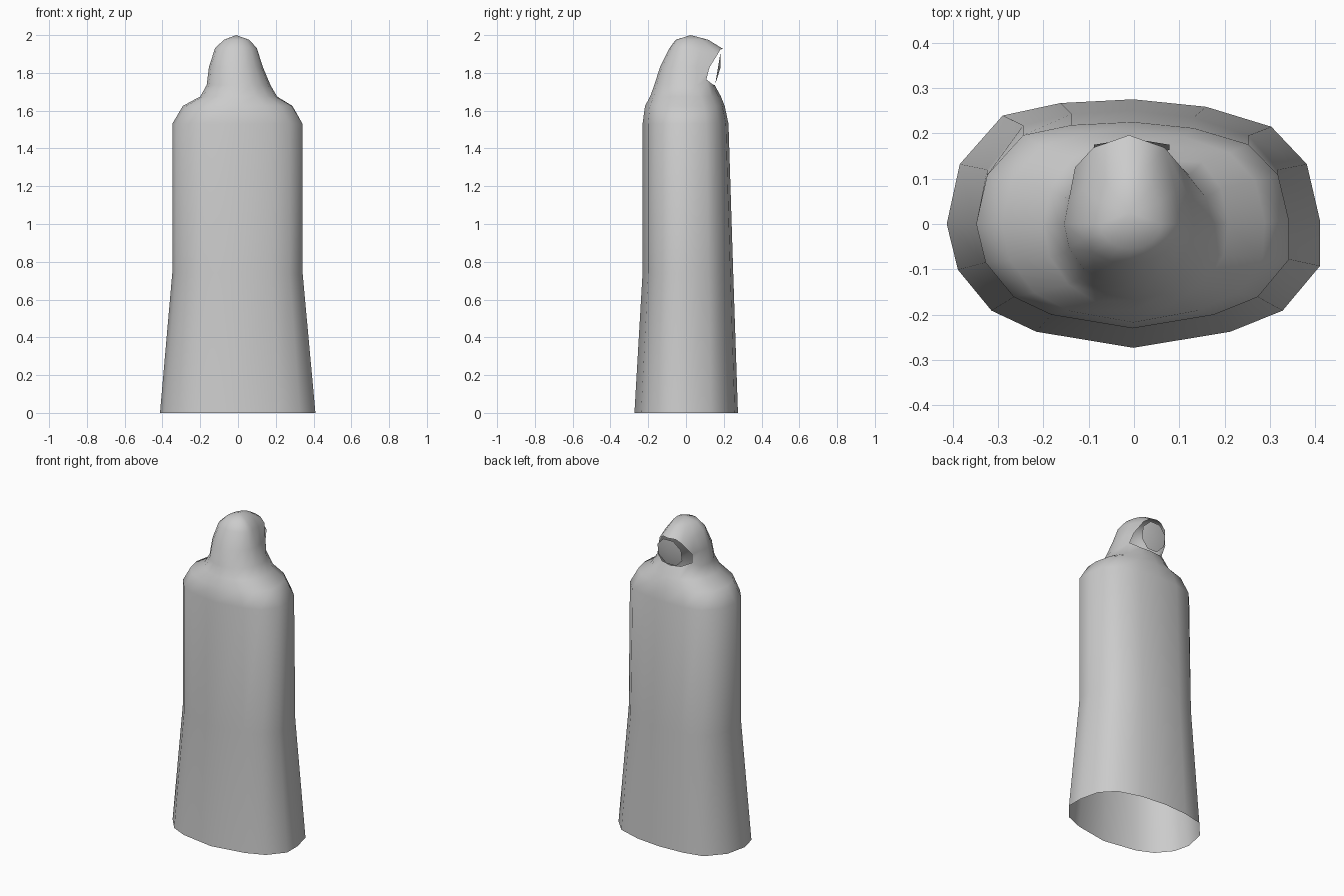
import bpy, bmesh, math

if "Cube" in bpy.data.objects:
    bpy.data.objects.remove(bpy.data.objects["Cube"])

# Robe cross-section (unit-sized, 16 sides, starting at the back centre)
SECTION = [(0, 1), (-.39, .97), (-.7, .87), (-.93, .48), (-1, 0), (-.94, -.37),
           (-.76, -.7), (-.52, -.87), (0, -1), (.52, -.87), (.8, -.7), (1, -.34),
           (1, .03), (.93, .48), (.74, .78), (.39, .94)]
N = len(SECTION)

# z, left x, right x, front y, back y, roundness (0 = robe section, 1 = circle)
RINGS = [
    (0.00, -.413, .41, -.273, .275, 0),
    (0.74, -.348, .342, -.23, .25, 0),
    (1.53, -.348, .342, -.23, .225, 0),
    (1.625, -.292, .288, -.217, .205, .2),
    (1.675, -.20, .207, -.19, .185, .6),
    (1.735, -.166, .172, -.168, .152, 1),
    (1.83, -.154, .132, -.138, .148, 1),
    (1.93, -.122, .10, -.088, .196, 1),
    (1.975, -.075, .06, -.055, .118, 1),
]
LOW, MID, HIGH = 5, 6, 7   # rings bounding the hood opening


def ring(bm, row, index):
    z, xl, xr, yf, yb, r = row
    verts = []
    for k, (px, py) in enumerate(SECTION):
        a = math.tau * k / N
        ux = px * (1 - r) - math.sin(a) * r
        uy = py * (1 - r) + math.cos(a) * r
        cx = (xl + xr) / 2
        x = cx + ux * (xr - xl) / 2
        y = (uy * yb if uy > 0 else -uy * yf)
        back = min(k, N - k)
        dz = 0
        # round the corners of the hood opening
        if index == LOW and back <= 2:
            dz = (0, .005, .03)[back]
        if index == HIGH and back <= 3:
            dz = (-.003, -.006, -.03, -.015)[back]
            if back == 2:
                y += .03
        if index == MID and back == 2:
            x *= 1.16
            y += .02
        verts.append(bm.verts.new((x, y, z + dz)))
    return verts


def finish(bm, name):
    bmesh.ops.recalc_face_normals(bm, faces=bm.faces)
    mesh = bpy.data.meshes.new(name)
    bm.to_mesh(mesh)
    bm.free()
    for p in mesh.polygons:
        p.use_smooth = True
    ob = bpy.data.objects.new(name, mesh)
    bpy.context.collection.objects.link(ob)
    return ob


# Hooded robe: open at the hem and at the face
bm = bmesh.new()
loops = [ring(bm, row, i) for i, row in enumerate(RINGS)]
for i in range(len(loops) - 1):
    for k in range(N):
        if i in (LOW, MID) and (k < 2 or k >= N - 2):
            continue
        j = (k + 1) % N
        bm.faces.new((loops[i][k], loops[i][j], loops[i + 1][j], loops[i + 1][k]))
crown = bm.verts.new((-.01, .025, 2.0))
for k in range(N):
    bm.faces.new((loops[-1][k], loops[-1][(k + 1) % N], crown))
bm.verts.index_update()
loose = [v for v in bm.verts if not v.link_faces]
bmesh.ops.delete(bm, geom=loose, context='VERTS')
finish(bm, "hooded_robe")

# Face: shallow eight-sided plate standing in the hood opening
bm = bmesh.new()
centre = bm.verts.new((-.005, .182, 1.825))
rim = []
for k in range(8):
    a = math.tau * (k + .5) / 8
    h = math.sin(a)
    rim.append(bm.verts.new((-.005 + .09 * math.cos(a), .169 + .015 * h, 1.825 + .09 * h)))
for k in range(8):
    bm.faces.new((rim[k], centre, rim[(k + 1) % 8]))
finish(bm, "face_plate")
